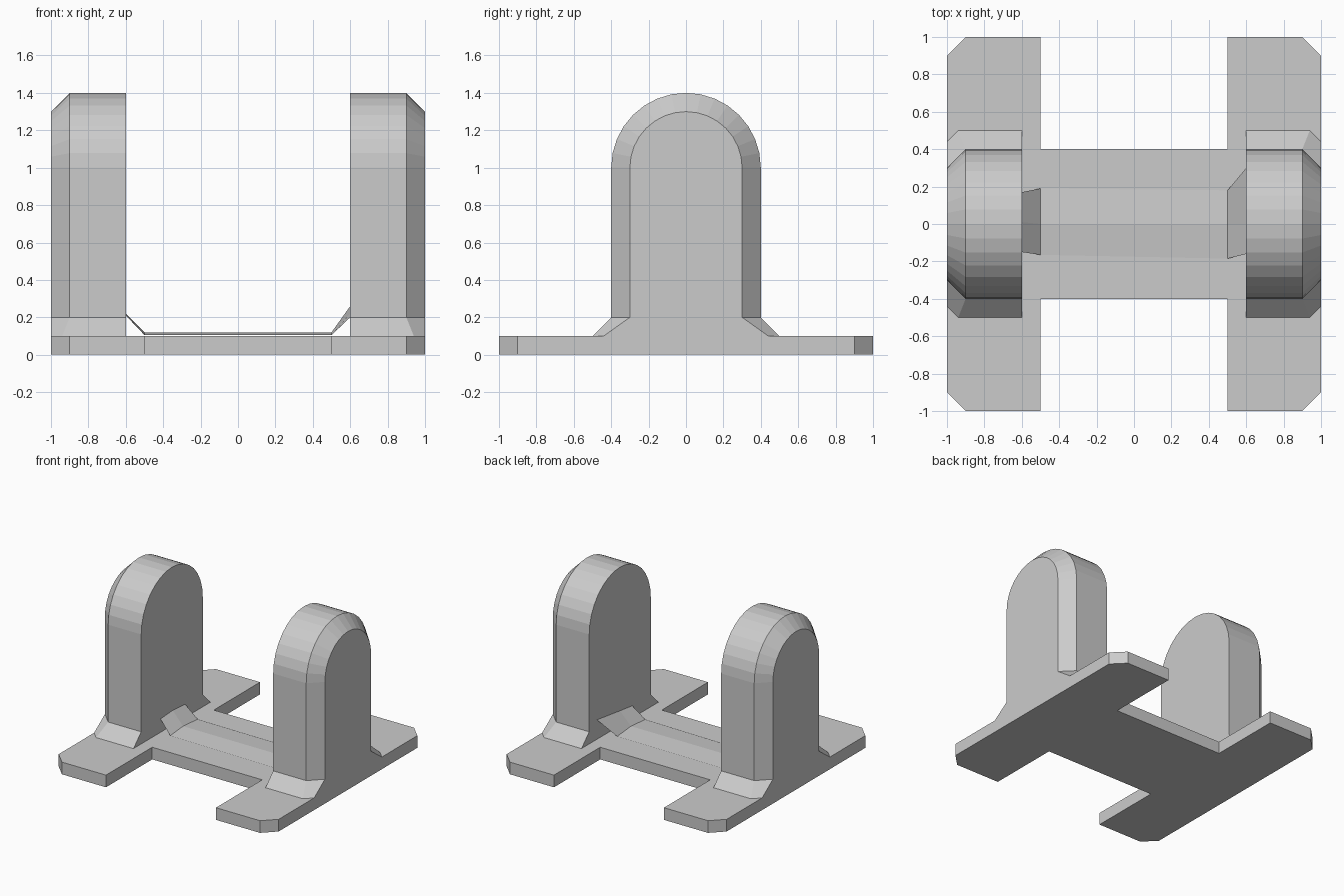
import bpy, bmesh
from math import sin, cos, pi

if "Cube" in bpy.data.objects:
    bpy.data.objects.remove(bpy.data.objects["Cube"])


def build(name, verts, faces, mirror=None, recalc=True):
    bm = bmesh.new()
    vs = [bm.verts.new(v) for v in verts]
    for f in faces:
        bm.faces.new([vs[i] for i in f])
    if recalc:
        bmesh.ops.recalc_face_normals(bm, faces=bm.faces[:])
    me = bpy.data.meshes.new(name)
    bm.to_mesh(me)
    bm.free()
    ob = bpy.data.objects.new(name, me)
    bpy.context.collection.objects.link(ob)
    if mirror:
        mod = ob.modifiers.new("Mirror", 'MIRROR')
        mod.use_axis = mirror
        mod.use_mirror_merge = False
    return ob


# H-shaped base plate, one quarter outline reflected around
q = [(1, 0.9), (0.9, 1), (0.5, 1), (0.5, 0.4)]
outline = (q + [(-x, y) for x, y in reversed(q)]
           + [(-x, -y) for x, y in q] + [(x, -y) for x, y in reversed(q)])
n = len(outline)
build("base_plate",
      [(x, y, z) for z in (0, 0.1) for x, y in outline],
      [tuple(range(n)), tuple(range(n, 2 * n))]
      + [(i, (i + 1) % n, n + (i + 1) % n, n + i) for i in range(n)])


# Round-topped uprights with chamfered outer edge
def arch(x, r, seg=16):
    pts = [(x, r, 0.1)]
    pts += [(x, r * cos(pi * i / seg), 1 + r * sin(pi * i / seg)) for i in range(seg + 1)]
    return pts + [(x, -r, 0.1)]


rings = [arch(0.6, 0.4), arch(0.9, 0.4), arch(1.0, 0.3)]
m = len(rings[0])
faces = [(r * m + i, r * m + i + 1, (r + 1) * m + i + 1, (r + 1) * m + i)
         for r in range(2) for i in range(m - 1)]
faces += [tuple(range(m)), tuple(range(2 * m, 3 * m)),
          (0, m, 2 * m, 3 * m - 1, 2 * m - 1, m - 1)]
build("upright", [v for ring in rings for v in ring], faces, (True, False, False))

# Sloped foot around the bottom of each upright
build("upright_foot",
      [(0.6, 0.5, 0.1), (0.94, 0.5, 0.1), (1, 0.44, 0.1),
       (0.6, 0.4, 0.2), (0.9, 0.4, 0.2), (1, 0.3, 0.2),
       (0.6, 0.4, 0.1), (1, 0.3, 0.1)],
      [(0, 1, 4, 3), (1, 2, 5, 4), (0, 3, 6), (2, 7, 5)],
      (True, True, False))

# Shallow creased strip between the uprights, turned up at both ends
sections = [(-0.6, (-0.15, 0.21), (0.01, 0.22), (0.17, 0.21)),
            (-0.5, (-0.165, 0.105), (0.0, 0.12), (0.19, 0.105)),
            (0.5, (-0.185, 0.105), (0.0, 0.12), (0.18, 0.105)),
            (0.6, (-0.16, 0.2), (0.0, 0.22), (0.3, 0.26))]
build("centre_strip",
      [(s[0], y, z) for s in sections for y, z in s[1:]],
      [(3 * r + i, 3 * r + 3 + i, 3 * r + 4 + i, 3 * r + 1 + i)
       for r in range(3) for i in range(2)], recalc=False)
